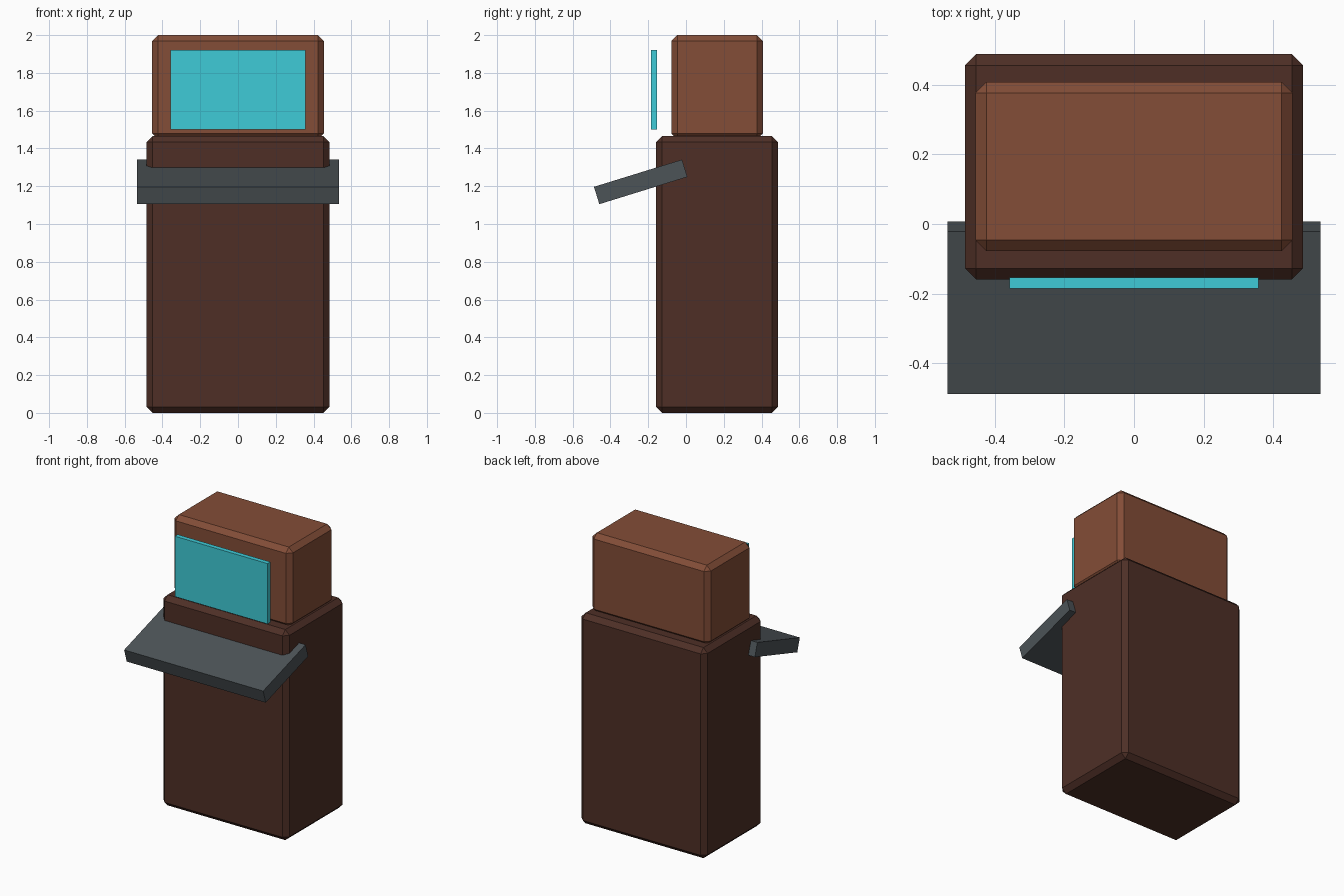
import bpy, math

cube = bpy.data.objects.get("Cube")
if cube:
    bpy.data.objects.remove(cube, do_unlink=True)


def srgb(hexcode):
    vals = [int(hexcode[i:i + 2], 16) / 255 for i in (0, 2, 4)]
    return [v / 12.92 if v < 0.04045 else ((v + 0.055) / 1.055) ** 2.4 for v in vals] + [1]


def material(name, hexcode):
    m = bpy.data.materials.new(name)
    m.use_nodes = True
    m.diffuse_color = srgb(hexcode)
    m.node_tree.nodes["Principled BSDF"].inputs["Base Color"].default_value = srgb(hexcode)
    return m


def box(name, size, centre, mat, bevel=0, tilt=0):
    bpy.ops.mesh.primitive_cube_add(size=1, location=centre)
    ob = bpy.context.object
    ob.name = name
    ob.scale = size
    bpy.ops.object.transform_apply(location=False, rotation=False, scale=True)
    ob.rotation_euler.x = tilt
    ob.data.materials.append(mat)
    if bevel:
        mod = ob.modifiers.new("chamfer", 'BEVEL')
        mod.width = bevel
        mod.segments = 1
    return ob


dark_brown = material("dark brown", "4E2F26")
warm_brown = material("warm brown", "834D37")
cyan = material("screen cyan", "3FCBD7")
slate = material("slate grey", "4C5357")

# Chamfered cabinet and upper housing
box("cabinet", (0.97, 0.646, 1.465), (0, 0.164, 0.7325), dark_brown, 0.032)
box("upper_housing", (0.91, 0.486, 0.552), (0, 0.165, 1.724), warm_brown, 0.032)

# Display panel hovering in front of the housing
box("screen", (0.714, 0.032, 0.42), (0, -0.169, 1.71), cyan)

# Sloping control shelf set into the cabinet front
box("control_shelf", (1.07, 0.488, 0.096), (0, -0.24, 1.223), slate, tilt=0.3)
